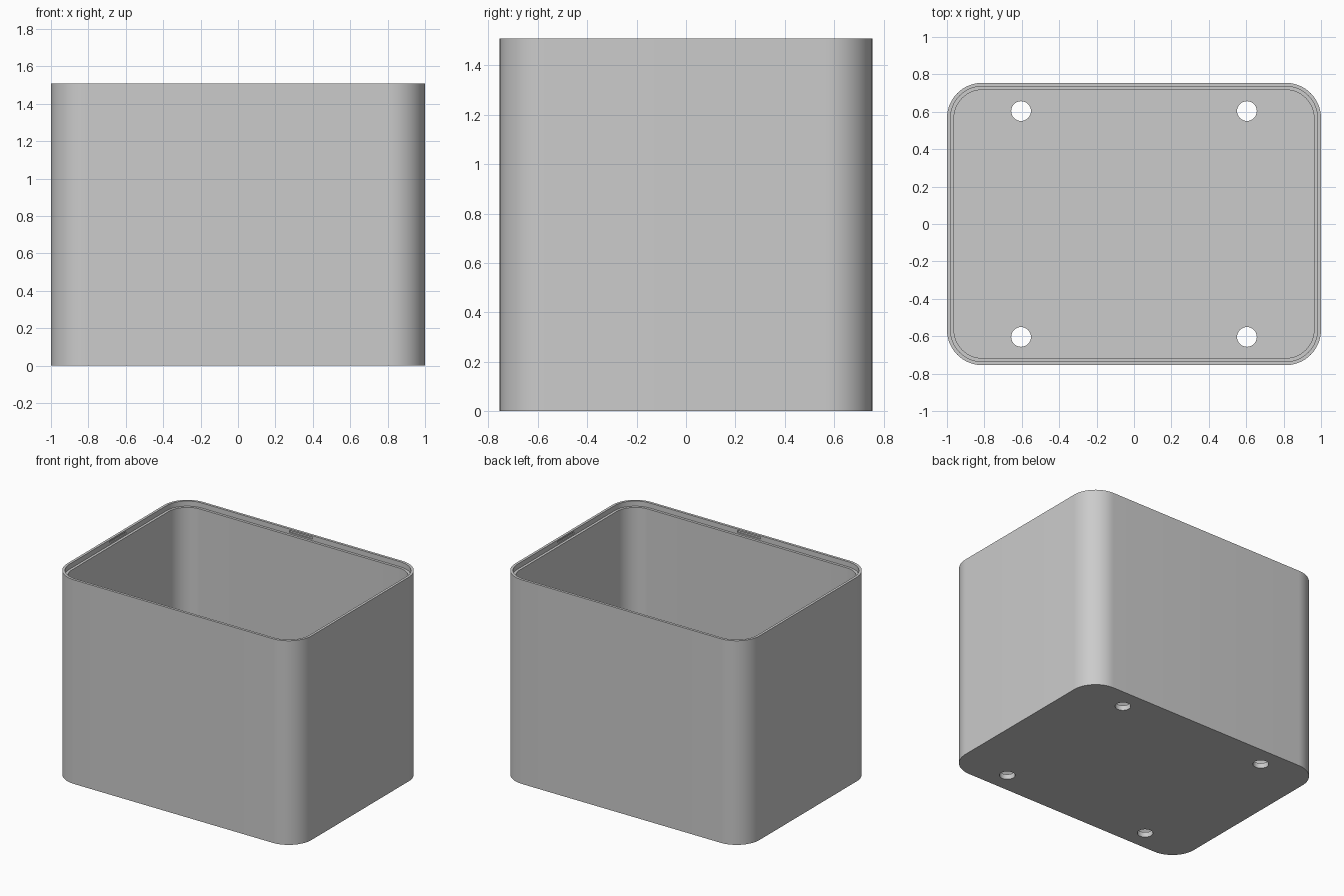
import bpy, bmesh, math
from mathutils import Matrix

cube = bpy.data.objects.get("Cube")
if cube:
    bpy.data.objects.remove(cube, do_unlink=True)

MM = 2 / 53
HALF_X, HALF_Y, HEIGHT = 1.0, 20 * MM, 40 * MM
RADIUS, WALL, LIP = 5 * MM, MM, MM / 2
SEGMENTS = 16

grey = bpy.data.materials.new("light grey plastic")
grey.use_nodes = True
colour = (0.6, 0.6, 0.6, 1)
grey.diffuse_color = colour
grey.node_tree.nodes["Principled BSDF"].inputs["Base Color"].default_value = colour


def make_object(name, bm):
    bmesh.ops.recalc_face_normals(bm, faces=bm.faces)
    mesh = bpy.data.meshes.new(name)
    bm.to_mesh(mesh)
    bm.free()
    mesh.materials.append(grey)
    obj = bpy.data.objects.new(name, mesh)
    bpy.context.collection.objects.link(obj)
    return obj


def rounded_loop(bm, inset, z):
    """Ring of vertices round a rounded rectangle, moved in by inset."""
    r = RADIUS - inset
    ring = []
    for corner, (sx, sy) in enumerate([(1, 1), (-1, 1), (-1, -1), (1, -1)]):
        for i in range(SEGMENTS + 1):
            a = math.pi / 2 * (corner + i / SEGMENTS)
            ring.append(bm.verts.new((sx * (HALF_X - RADIUS) + r * math.cos(a),
                                      sy * (HALF_Y - RADIUS) + r * math.sin(a), z)))
    return ring


# Open box: outer wall, rim, stepped ledge, inner wall and floor
bm = bmesh.new()
profile = [(0, 0), (0, HEIGHT), (LIP, HEIGHT), (LIP, HEIGHT - MM),
           (WALL, HEIGHT - MM), (WALL, WALL)]
loops = [rounded_loop(bm, inset, z) for inset, z in profile]
for low, high in zip(loops, loops[1:]):
    for i in range(len(low)):
        j = (i + 1) % len(low)
        bm.faces.new((low[i], low[j], high[j], high[i]))
bm.faces.new(loops[0])
bm.faces.new(loops[-1])
box = make_object("open_box", bm)

# Cutters: four floor holes and a snap slot in the lip on each side
bm = bmesh.new()
for sx in (-1, 1):
    for sy in (-1, 1):
        bmesh.ops.create_cone(bm, cap_ends=True, segments=32, radius1=1.4 * MM,
                              radius2=1.4 * MM, depth=4 * WALL,
                              matrix=Matrix.Translation((sx * 16 * MM, sy * 16 * MM, 0)))
slot_z = HEIGHT - 0.5 * MM
for s in (-1, 1):
    for centre, size in (((0, s * (HALF_Y - LIP), slot_z), (5 * MM, LIP, 0.4 * MM)),
                         ((s * (HALF_X - LIP), 0, slot_z), (LIP, 5 * MM, 0.4 * MM))):
        bmesh.ops.create_cube(bm, size=1, matrix=Matrix.Translation(centre)
                              @ Matrix.Diagonal((*size, 1)))
cutter = make_object("hole_and_slot_cutter", bm)
cutter.hide_render = True

cut = box.modifiers.new("holes_and_slots", "BOOLEAN")
cut.operation = "DIFFERENCE"
cut.solver = "EXACT"
cut.object = cutter

# Apply the cut, drop the cutter and shade the rounded corners
bpy.ops.object.select_all(action="DESELECT")
box.select_set(True)
bpy.context.view_layer.objects.active = box
bpy.ops.object.modifier_apply(modifier=cut.name)
bpy.data.objects.remove(cutter, do_unlink=True)
bpy.ops.object.shade_smooth_by_angle(angle=math.radians(30))
